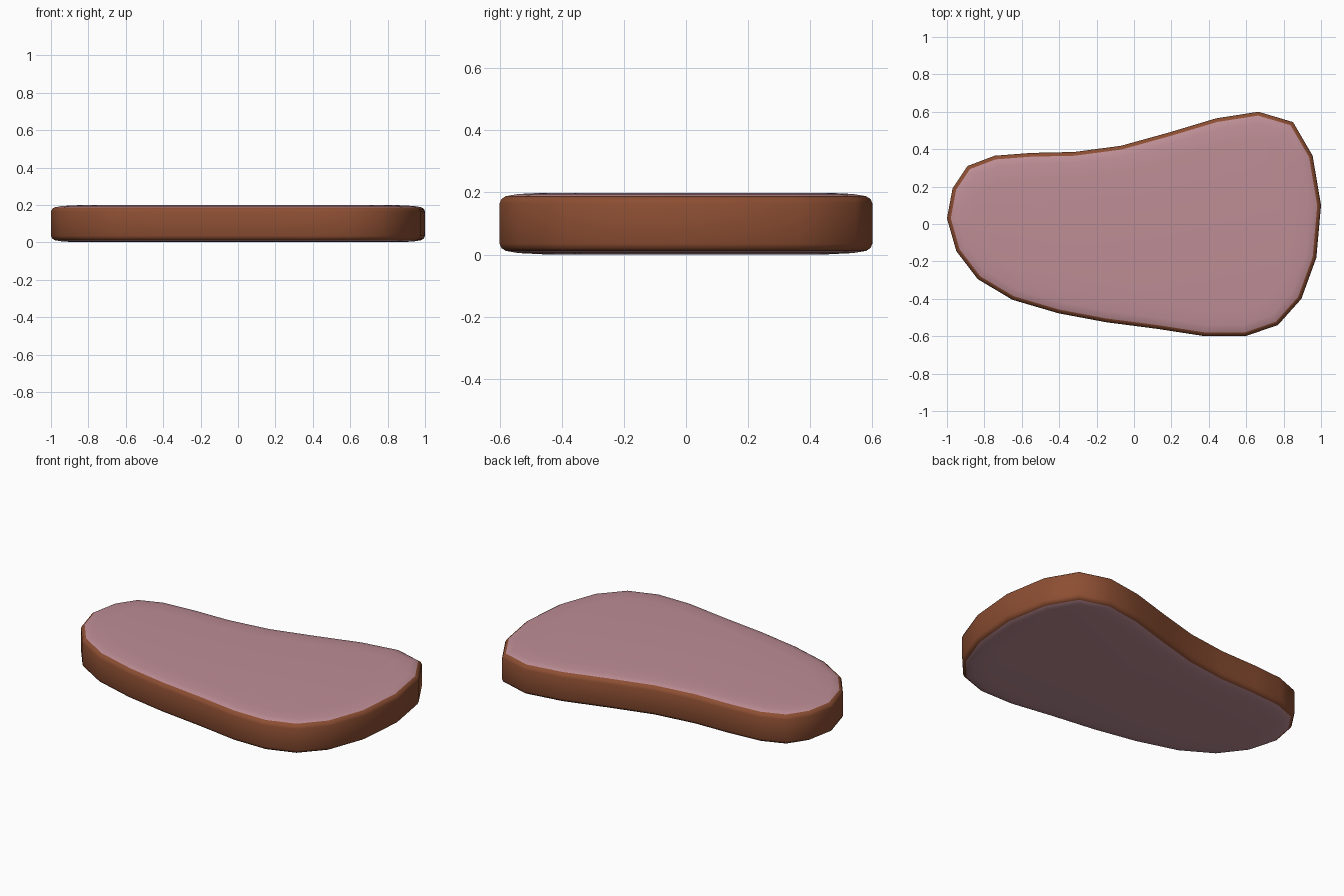
import bpy, bmesh
from mathutils import Vector

if "Cube" in bpy.data.objects:
    bpy.data.objects.remove(bpy.data.objects["Cube"])

# Outline of the slab seen from above (clockwise from the left tip)
OUTLINE = [(-1.0, .03), (-.97, .19), (-.89, .31), (-.745, .365), (-.55, .38), (-.32, .385),
           (-.07, .418), (.19, .49), (.44, .565), (.665, .60), (.85, .545), (.955, .365),
           (1.0, .10), (.975, -.18), (.895, -.40), (.77, -.54), (.595, -.60), (.38, -.60),
           (.12, -.56), (-.15, -.525), (-.405, -.477), (-.65, -.405), (-.835, -.295), (-.95, -.145)]

# Upper half of the edge section: (inset, height); the lower half mirrors it
HALF = [(0, .165), (.006, .179), (.02, .188), (.06, .195), (.14, .199)]
RIM_INSET = .02
THICK = .2


def material(name, rgb):
    m = bpy.data.materials.new(name)
    m.diffuse_color = (*rgb, 1)
    m.use_nodes = True
    m.node_tree.nodes["Principled BSDF"].inputs["Base Color"].default_value = m.diffuse_color
    return m


def inset_outline(d):
    """Move every outline point inwards by d, mitred."""
    pts = [Vector(p) for p in OUTLINE]
    out = []
    for i, p in enumerate(pts):
        a = (p - pts[i - 1]).normalized()
        b = (pts[(i + 1) % len(pts)] - p).normalized()
        na, nb = Vector((a.y, -a.x)), Vector((b.y, -b.x))
        out.append(p + (na + nb) * d / (1 + na.dot(nb)))
    return out


# Slab: stacked rings, brown rind around the edge, pink faces above and below
section = [(d, THICK - z) for d, z in reversed(HALF)] + HALF
bm = bmesh.new()
rings = [[bm.verts.new((p.x, p.y, z)) for p in inset_outline(d)] for d, z in section]
n = len(OUTLINE)
for k in range(len(rings) - 1):
    pink = max(section[k][0], section[k + 1][0]) > RIM_INSET
    for i in range(n):
        j = (i + 1) % n
        f = bm.faces.new((rings[k][i], rings[k][j], rings[k + 1][j], rings[k + 1][i]))
        f.material_index = 1 if pink else 0
for ring in (rings[0], rings[-1]):
    bm.faces.new(ring).material_index = 1
bmesh.ops.recalc_face_normals(bm, faces=bm.faces)
for f in bm.faces:
    f.smooth = True

mesh = bpy.data.meshes.new("meat_slab")
bm.to_mesh(mesh)
bm.free()
mesh.materials.append(material("brown rind", (.262, .076, .032)))
mesh.materials.append(material("pink meat", (.515, .270, .305)))
bpy.context.collection.objects.link(bpy.data.objects.new("meat_slab", mesh))
